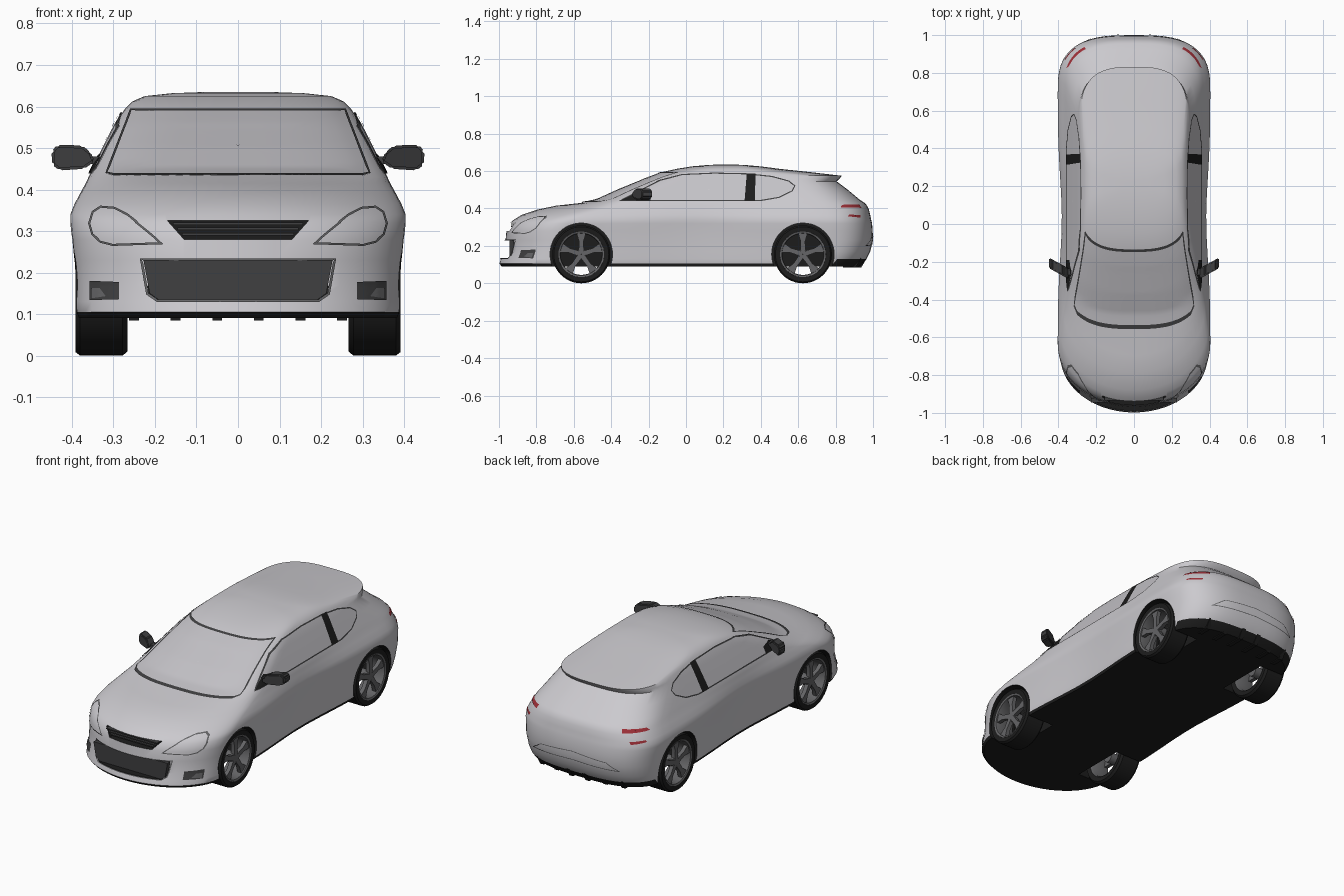
import bpy, bmesh, math
from mathutils import Vector
from mathutils.bvhtree import BVHTree

if "Cube" in bpy.data.objects:
    bpy.data.objects.remove(bpy.data.objects["Cube"])


def mat(name, r, g, b):
    m = bpy.data.materials.new(name)
    m.diffuse_color = (r, g, b, 1)
    m.use_nodes = True
    m.node_tree.nodes["Principled BSDF"].inputs["Base Color"].default_value = m.diffuse_color
    return m


PAINT = mat("silver_paint", 0.60, 0.59, 0.62)
GLASS = mat("window_glass", 0.55, 0.54, 0.57)
BLACK = mat("black_plastic", 0.012, 0.012, 0.012)
DARK = mat("dark_trim", 0.05, 0.05, 0.052)
ALLOY = mat("wheel_grey", 0.13, 0.13, 0.135)
RED = mat("tail_red", 0.35, 0.03, 0.04)


def finish(name, bm, mats, angle=35, recalc=True):
    if recalc:
        bmesh.ops.recalc_face_normals(bm, faces=bm.faces)
    me = bpy.data.meshes.new(name)
    bm.to_mesh(me)
    bm.free()
    ob = bpy.data.objects.new(name, me)
    bpy.context.collection.objects.link(ob)
    for m in mats:
        me.materials.append(m)
    smooth(ob, angle)
    return ob


def smooth(ob, angle):
    bpy.ops.object.select_all(action='DESELECT')
    ob.select_set(True)
    bpy.context.view_layer.objects.active = ob
    bpy.ops.object.shade_smooth_by_angle(angle=math.radians(angle))


def add_prism(bm, pts, a, b, place):
    """Extrude a 2D outline from depth a to b; place maps (u, v, depth) to xyz."""
    A = [bm.verts.new(place(u, v, a)) for u, v in pts]
    B = [bm.verts.new(place(u, v, b)) for u, v in pts]
    bm.faces.new(A)
    bm.faces.new(B[::-1])
    for i in range(len(pts)):
        j = (i + 1) % len(pts)
        bm.faces.new((A[j], A[i], B[i], B[j]))


def add_lathe(bm, prof, y, z, s, n=40, closed=False):
    """Spin (radius, x) points round the wheel axle."""
    rows = [[bm.verts.new((s * x, y + r * math.cos(k * math.tau / n), z + r * math.sin(k * math.tau / n)))
             for k in range(n)] for r, x in prof]
    for i in range(len(rows) - (0 if closed else 1)):
        p, q = rows[i], rows[(i + 1) % len(rows)]
        for k in range(n):
            bm.faces.new((p[k], p[(k + 1) % n], q[(k + 1) % n], q[k]))


# ---- body shell: stacked plan outlines (height, front y, rear y, half width, front corner length)
LAYERS = [
    (.09, -.985, .93, .385, .30), (.105, -.998, .945, .39, .30), (.13, -.99, .965, .392, .30),
    (.17, -.975, .985, .393, .30), (.23, -.965, 1.0, .396, .30), (.28, -.96, .998, .40, .30),
    (.32, -.945, .995, .404, .31), (.34, -.92, .99, .404, .32), (.365, -.88, .985, .394, .34),
    (.395, -.79, .978, .378, .36), (.415, -.695, .968, .367, .34), (.43, -.56, .955, .36, .27),
    (.45, -.475, .925, .35, .24), (.50, -.365, .865, .325, .22), (.545, -.255, .805, .302, .20),
    (.56, -.22, .822, .294, .20), (.575, -.18, .832, .285, .20), (.595, -.125, .66, .272, .20),
    (.612, -.05, .50, .255, .20), (.625, .03, .40, .225, .15), (.632, .11, .32, .16, .08),
    (.635, .17, .26, .08, .03)]


def outline(z, F, R, W, L):
    n = 2 if z < .42 else 2.8
    Lr = min(.3, (R - F) * .4)
    half = []
    for i in range(15):
        a = i / 14 * math.pi / 2
        half.append((W * math.sin(a) ** (2 / n), F + L - L * abs(math.cos(a)) ** (2 / n)))
    for i in range(1, 12):
        half.append((W, F + L + (R - Lr - F - L) * i / 12))
    for i in range(15):
        a = i / 14 * math.pi / 2
        half.append((W * abs(math.cos(a)) ** (2 / 3), R - Lr + Lr * math.sin(a) ** (2 / 3)))
    # waist between the wheels
    fade = .06 * min(1, max(0, (.43 - z) / .1))
    half = [(x * (1 - fade * math.exp(-((y - .03) / .3) ** 2)), y) for x, y in half]
    half[0], half[-1] = (0, F), (0, R)
    return half + [(-x, y) for x, y in half[-2:0:-1]]


bm = bmesh.new()
rows = [[bm.verts.new((x, y, l[0])) for x, y in outline(*l)] for l in LAYERS]
for p, q in zip(rows, rows[1:]):
    for k in range(len(p)):
        j = (k + 1) % len(p)
        bm.faces.new((p[k], p[j], q[j], q[k]))
bm.faces.new(rows[0][::-1])
bm.faces.new(rows[-1])
for f in bm.faces:
    c = f.calc_center_median()
    f.material_index = int(c.z < .1 or (c.z < .125 and c.y > .8))
bmesh.ops.recalc_face_normals(bm, faces=bm.faces)
surface = BVHTree.FromBMesh(bm)
body = finish("body", bm, [PAINT, BLACK])


# ---- cut wheel arches and grille openings
def cut(pts, a, b, place):
    bm = bmesh.new()
    add_prism(bm, pts, a, b, place)
    for f in bm.faces:
        f.material_index = 1
    c = finish("cutter", bm, [PAINT, BLACK])
    c.hide_render = True
    mod = body.modifiers.new("cut", 'BOOLEAN')
    mod.object, mod.operation, mod.solver = c, 'DIFFERENCE', 'EXACT'
    bpy.context.view_layer.objects.active = body
    bpy.ops.object.modifier_apply(modifier=mod.name)
    bpy.data.objects.remove(c)


def along_x(u, v, w):
    return (w, u, v)


def along_y(u, v, w):
    return (u, w, v)


AXLES, HUB = (-.56, .625), .155
for y in AXLES:
    ring = [(y + .167 * math.cos(k * math.tau / 48), HUB + .167 * math.sin(k * math.tau / 48)) for k in range(48)]
    for s in (1, -1):
        cut(ring, s * .22, s * .6, along_x)
LOWER = [(-.23, .23), (.23, .23), (.215, .15), (.19, .132), (-.19, .132), (-.215, .15)]
UPPER = [(-.17, .325), (.17, .325), (.13, .28), (-.13, .28)]
cut(LOWER, -1.2, -.925, along_y)
cut(UPPER, -1.2, -.905, along_y)
smooth(body, 35)

# ---- grille fillings
bm = bmesh.new()
add_prism(bm, [(u * .99, v) for u, v in LOWER], -.945, -.92, along_y)
for i in range(3):
    z = .289 + i * .013
    w = .135 + i * .011
    add_prism(bm, [(-w, z), (w, z), (w, z + .006), (-w, z + .006)], -.935, -.9, along_y)
finish("grille_mesh_and_slats", bm, [DARK])


# ---- thin details laid on the body surface
VIEWS = {'front': (lambda u, v: (u, -2, v), Vector((0, 1, 0))),
         'back': (lambda u, v: (u, 2, v), Vector((0, -1, 0))),
         'side': (lambda u, v: (2, u, v), Vector((-1, 0, 0)))}


def resample(pts, n):
    P = [Vector(p) for p in pts]
    seg = [(P[i], P[(i + 1) % len(P)]) for i in range(len(P))]
    total = sum((b - a).length for a, b in seg)
    out = []
    for a, b in seg:
        k = max(1, round(n * (b - a).length / total))
        out += [a.lerp(b, i / k) for i in range(k)]
    return out


def stick(name, rings, view, m, mirror, off=.003):
    start, d = VIEWS[view]
    bm = bmesh.new()
    for s in ((1, -1) if mirror else (1,)):
        dd = Vector((s * d.x, d.y, d.z))
        grid = []
        for ring in rings:
            row = []
            for u, v in ring:
                hit, nor = surface.ray_cast(Vector(start(u, v)), d)[:2]
                if hit is None:
                    hit, nor = surface.find_nearest(Vector(start(u, v)) + d * 1.3)[:2]
                p = hit + nor * off
                row.append(bm.verts.new((s * p.x, p.y, p.z)))
            grid.append(row)
        for a, b in zip(grid, grid[1:]):
            for k in range(len(a)):
                j = (k + 1) % len(a)
                f = bm.faces.new((a[k], a[j], b[j], b[k]))
                f.normal_update()
                if f.normal.dot(dd) > 0:
                    f.normal_flip()
    return finish(name, bm, [m], recalc=False)


def patch(name, pts, view, m, mirror=False, n=60, steps=8, off=.003):
    P = resample(pts, n)
    c = sum(P, Vector((0, 0))) / len(P)
    stick(name, [[c.lerp(p, max(.01, i / steps)) for p in P] for i in range(steps + 1)], view, m, mirror, off)


def ribbon(name, pts, view, m, w, mirror=False, n=90):
    P = resample(pts, n)
    c = sum(P, Vector((0, 0))) / len(P)
    inner = []
    for i, p in enumerate(P):
        t = P[(i + 1) % len(P)] - P[i - 1]
        nrm = Vector((-t.y, t.x)).normalized()
        inner.append(p + nrm * (w if nrm.dot(c - p) > 0 else -w))
    stick(name, [P, inner], view, m, mirror, .004)


# windscreen, side windows with pillar
SCREEN = [(-.318, .437), (-.30, .431), (.30, .431), (.318, .437), (.258, .592), (-.258, .592)]
patch("windscreen", SCREEN, 'front', GLASS, n=90, steps=14, off=.002)
ribbon("windscreen_seal", SCREEN, 'front', DARK, .005)
WINDOW = [(-.36, .437), (-.26, .49), (-.14, .55), (-.02, .582), (.15, .59), (.33, .586), (.46, .572),
          (.55, .548), (.585, .52), (.57, .49), (.50, .455), (.40, .438)]
patch("side_windows", WINDOW, 'side', GLASS, True, n=90, off=.002)
ribbon("side_window_seals", WINDOW, 'side', DARK, .006, True)
patch("door_pillars", [(.313, .438), (.368, .438), (.372, .584), (.325, .585)], 'side', BLACK, True, 30, 4, .005)
patch("mirror_sails", [(-.35, .439), (-.19, .439), (-.19, .475), (-.25, .485)], 'side', BLACK, True, 30, 4, .005)

# lamps and bumper details
LAMP = [(.178, .268), (.215, .30), (.262, .338), (.295, .355), (.33, .358), (.35, .345), (.358, .318),
        (.35, .29), (.33, .272), (.30, .264)]
ribbon("headlamp_edges", LAMP, 'front', ALLOY, .005, True)
patch("fog_lamp_recesses", [(.285, .135), (.355, .133), (.355, .18), (.285, .177)], 'front', DARK, True, 24, 4)
patch("fog_lamps", [(.315, .142), (.35, .137), (.35, .162), (.33, .162)], 'front', ALLOY, True, 16, 3, .005)
ribbon("grille_frame", [(u * 1.02, v + (.004 if v > .2 else -.004)) for u, v in LOWER], 'front', ALLOY, .006)
ribbon("rear_bumper_seam", [(-.27, .20), (-.2, .245), (0, .262), (.2, .245), (.27, .20), (0, .212)],
       'back', ALLOY, .004)
patch("tail_lamp_upper", [(.825, .405), (.935, .402), (.925, .42), (.835, .418)], 'side', RED, True, 24, 4)
patch("tail_lamp_lower", [(.865, .357), (.93, .35), (.93, .364), (.87, .366)], 'side', RED, True, 24, 4)

# ---- rear diffuser fins
bm = bmesh.new()
for x in (-.25, -.15, -.05, .05, .15, .25):
    y1 = .975 - abs(x) * .15
    add_prism(bm, [(.84, .085), (y1 - .03, .085), (y1, .135), (.84, .135)], x - .012, x + .012, along_x)
finish("rear_diffuser_fins", bm, [BLACK])

# ---- door mirrors
for s, side in ((1, "right"), (-1, "left")):
    bm = bmesh.new()
    shape = [(.345, .468), (.355, .49), (.375, .506), (.435, .508), (.449, .492), (.448, .46), (.43, .446), (.37, .45)]
    add_prism(bm, shape, -.025, .022, lambda u, v, w: (s * u, -.262 + (u - .345) * .55 + w * (1.25 - 3 * abs(v - .478)), v))
    bmesh.ops.bevel(bm, geom=bm.edges[:], offset=.006, segments=2, affect='EDGES')
    add_prism(bm, [(.31, .462), (.36, .462), (.36, .48), (.31, .478)], -.27, -.235, lambda u, v, w: (s * u, w, v))
    finish(side + "_door_mirror", bm, [DARK])

# ---- wheels
TYRE = [(.118, .27), (.145, .266), (.155, .278), (.155, .38), (.147, .391), (.122, .388)]
RIM = [(.119, .268), (.112, .28), (.11, .37), (.113, .386), (.122, .389), (.124, .385)]
for y, end in zip(AXLES, ("front", "rear")):
    for s, side in ((1, "right"), (-1, "left")):
        bm = bmesh.new()
        add_lathe(bm, TYRE, y, HUB, s, 48, True)
        finish(f"{end}_{side}_tyre", bm, [BLACK])
        bm = bmesh.new()
        add_lathe(bm, RIM, y, HUB, s, 48, True)
        add_lathe(bm, [(.001, .29), (.03, .29), (.03, .372), (.022, .38), (.001, .38)], y, HUB, s, 24)
        for k in range(5):
            a = math.pi / 2 + k * math.tau / 5
            d, t = Vector((math.cos(a), math.sin(a))), Vector((-math.sin(a), math.cos(a)))
            c = Vector((y, HUB))
            pts = [c + d * r + t * w for r, w in
                   ((.02, -.014), (.07, -.012), (.114, -.026), (.114, .026), (.07, .012), (.02, .014))]
            add_prism(bm, pts, s * .358, s * .38, along_x)
        finish(f"{end}_{side}_rim", bm, [ALLOY])
